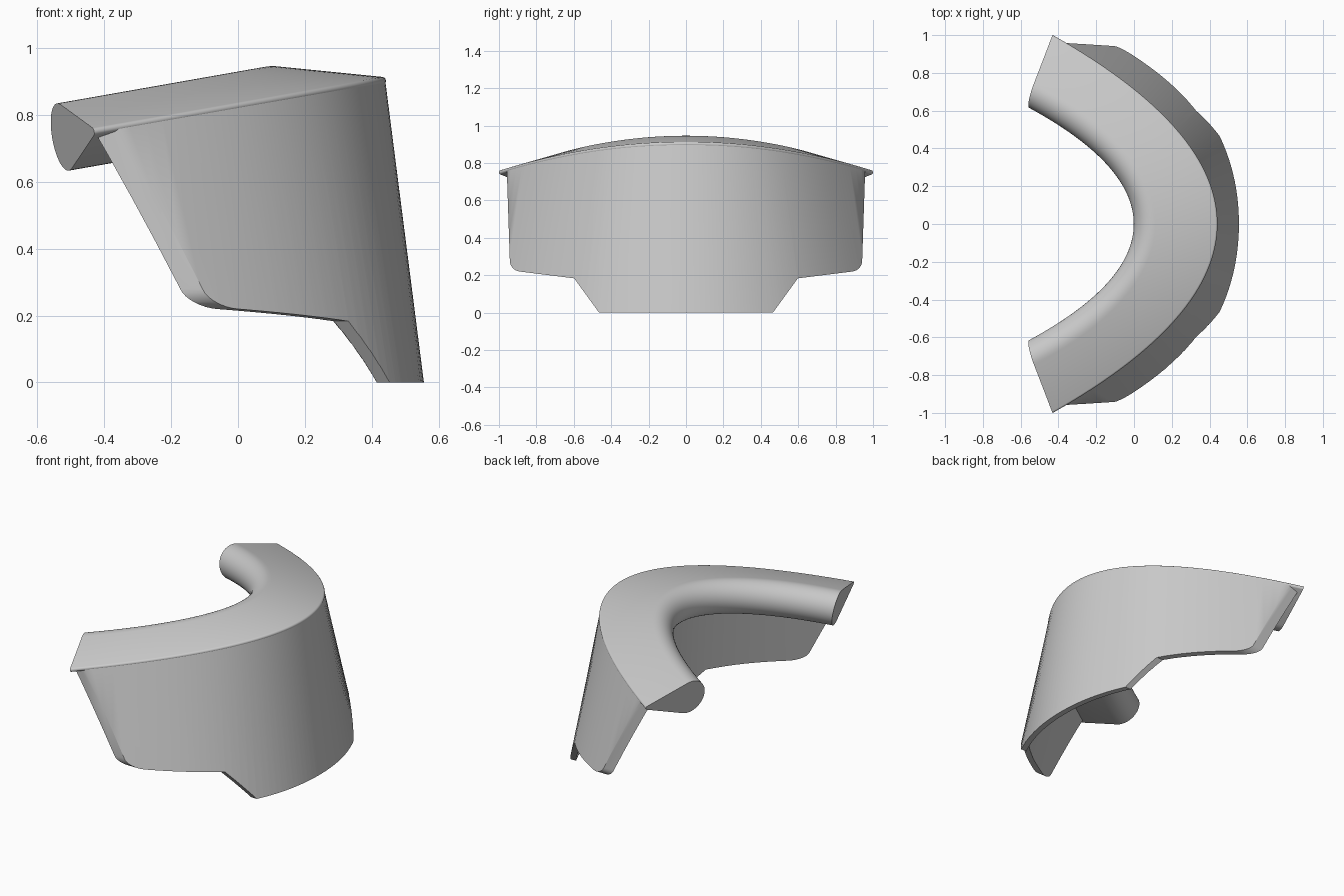
import bpy, bmesh
from math import sin, cos, pi, asin
from mathutils import Vector

if "Cube" in bpy.data.objects:
    bpy.data.objects.remove(bpy.data.objects["Cube"])

N = 32            # sections per half
UP = Vector((-0.174, 0, 0.985))   # normal of the tilted rail plane

# Near-parabolic plan curves of the rail (half, mirrored in y)
INNER = [(0, 0), (0, .21), (-.186, .415), (-.555, .615)]
OUTER = [(.442, 0), (.442, .338), (.15, .672), (-.43, 1.0)]


def bez(p, s):
    # mirrored half curve: s from -1 to 1
    t, sg = abs(s), (1 if s >= 0 else -1)
    k = ((1-t)**3, 3*t*(1-t)**2, 3*t*t*(1-t), t**3)
    return Vector((sum(a*q[0] for a, q in zip(k, p)),
                   sg*sum(a*q[1] for a, q in zip(k, p)), 0))


def plane_z(x):
    return .903 + .176*(x - .44)


def flare(y):
    # outward lean of the wall per unit of height, stronger at the sides
    return .128 + .11*sin(pi/2*min(1, abs(y)/.75))**2


def loft(name, rings):
    # closed section rings joined into a capped solid
    bm = bmesh.new()
    vs = [[bm.verts.new(p) for p in r] for r in rings]
    n = len(vs[0])
    for a, b in zip(vs, vs[1:]):
        for i in range(n):
            j = (i+1) % n
            bm.faces.new((a[i], a[j], b[j], b[i]))
    bm.faces.new(vs[0])
    bm.faces.new(vs[-1])
    bmesh.ops.recalc_face_normals(bm, faces=bm.faces)
    me = bpy.data.meshes.new(name)
    bm.to_mesh(me)
    bm.free()
    ob = bpy.data.objects.new(name, me)
    bpy.context.collection.objects.link(ob)
    return ob


def smooth(ob):
    bpy.ops.object.select_all(action='DESELECT')
    ob.select_set(True)
    bpy.context.view_layer.objects.active = ob
    bpy.ops.object.shade_smooth_by_angle(angle=0.6)


steps = [i/N for i in range(-N, N+1)]

# Padded rail: teardrop section with a round inner side and thin outer lip
R, r = .102, .012
rail = []
for s in steps:
    a, b = bez(INNER, s), bez(OUTER, s)
    w = (b-a).length
    d = (b-a)/w
    q = asin((R-r)/(w-R-r))
    a0 = pi/2 - q
    sec = [(R + R*cos(a0+(2*pi-2*a0)*i/24), R*sin(a0+(2*pi-2*a0)*i/24)) for i in range(25)]
    sec += [(w-r + r*cos(-a0+2*a0*i/8), r*sin(-a0+2*a0*i/8)) for i in range(9)]
    ring = []
    for u, v in sec:
        p = a + d*u
        p.z = plane_z(p.x)
        ring.append(p + UP*v)
    rail.append(ring)
smooth(loft("padded_rail", rail))

# Flared curved wall hanging from the lip
TH, LOW = .035, -.05
wall_rings = []
for s in steps:
    p = bez(OUTER, s)
    e = .002
    t = bez(OUTER, min(1, s+e)) - bez(OUTER, max(-1, s-e))
    n = Vector((t.y, -t.x, 0)).normalized()
    top = plane_z(p.x)

    def at(inset, z):
        c = p + n*(flare(p.y)*(top-z) - inset)
        c.z = z
        return c
    wall_rings.append([at(.002, top), at(.002, LOW), at(.002+TH, LOW), at(.002+TH, top-.004)])
wall = loft("curved_wall", wall_rings)

# Side outline that trims the wall to its stepped shape
corner = [(.882 + .06*cos(a), .279 + .06*sin(a)) for a in [-1.45 + 1.45*i/8 for i in range(9)]]
half = [(.465, 0), (.598, .183)] + corner + [(.958, .76), (.96, 1.2)]
outline = half + [(-y, z) for y, z in reversed(half)]
cutter = loft("wall_trim", [[Vector((x, y, z)) for y, z in outline] for x in (-1.5, 1.5)])
mod = wall.modifiers.new("trim", 'BOOLEAN')
mod.operation = 'INTERSECT'
mod.solver = 'EXACT'
mod.object = cutter
bpy.context.view_layer.objects.active = wall
bpy.ops.object.modifier_apply(modifier="trim")
bpy.data.objects.remove(cutter)
smooth(wall)
